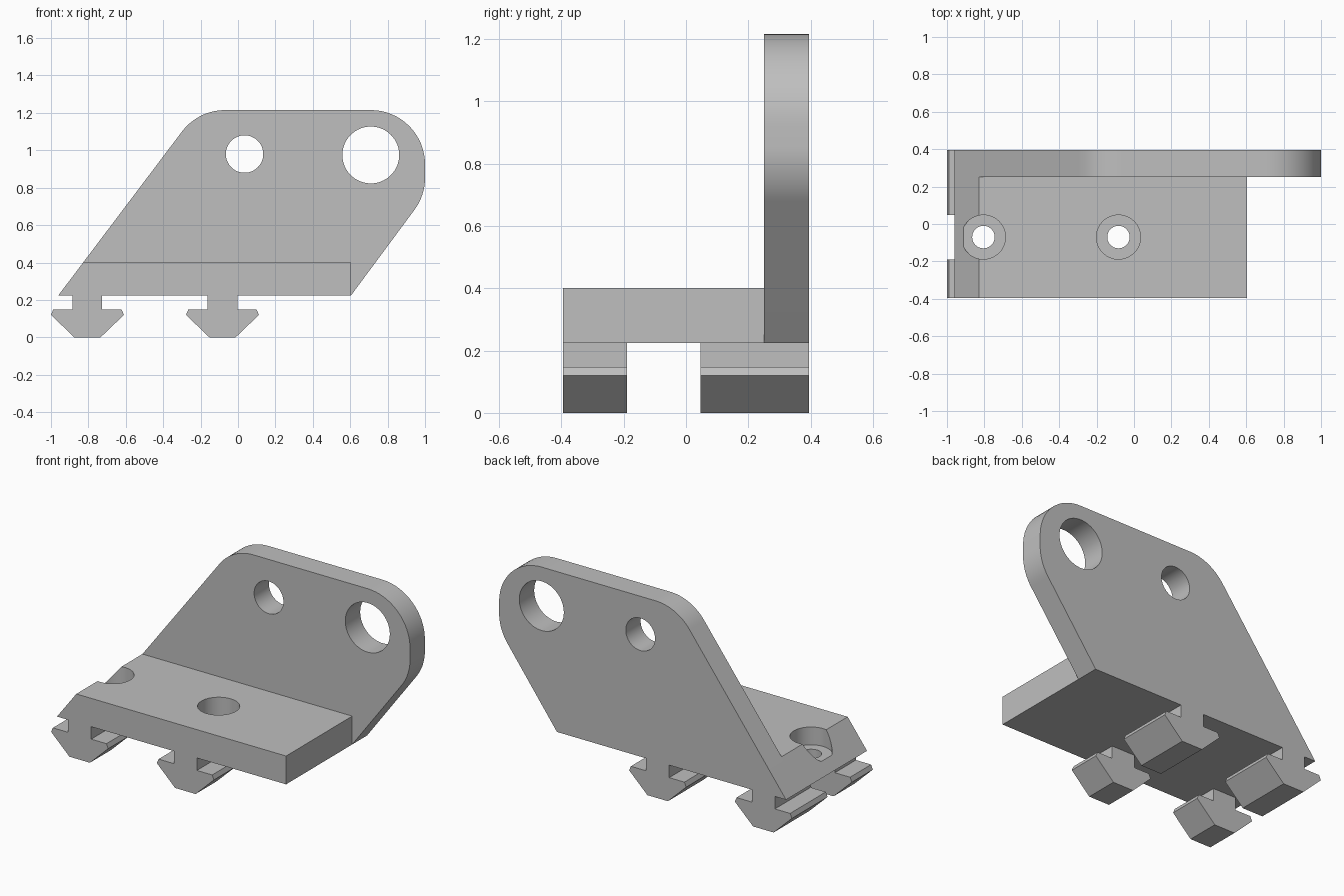
import bpy, bmesh, math
from mathutils import Vector, Matrix

if "Cube" in bpy.data.objects:
    bpy.data.objects.remove(bpy.data.objects["Cube"])

grey = bpy.data.materials.new("plain grey")
grey.use_nodes = True
COLOUR = (0.52, 0.52, 0.52, 1)
grey.diffuse_color = COLOUR
grey.node_tree.nodes["Principled BSDF"].inputs["Base Color"].default_value = COLOUR

DEPTH = 0.395      # half of the overall depth
PLATE_Y = 0.25     # front of the upright plate
BASE_Z = 0.225     # underside of the base
HOLE_Y = -0.07
FOOT_X = (-0.805, -0.083)


def fillet(prev, corner, nxt, radius, steps=16):
    """Points of an arc that rounds one corner of a profile."""
    p, c, n = Vector(prev), Vector(corner), Vector(nxt)
    a, b = (p - c).normalized(), (n - c).normalized()
    half = a.angle(b) / 2
    centre = c + (a + b).normalized() * radius / math.sin(half)
    start = c + a * radius / math.tan(half) - centre
    end = c + b * radius / math.tan(half) - centre
    sweep = start.angle_signed(end)
    return [centre + Matrix.Rotation(-sweep * i / steps, 2) @ start
            for i in range(steps + 1)]


def extrude(name, profile, y0, y1):
    """Extrude an x-z profile along y."""
    bm = bmesh.new()
    face = bm.faces.new([bm.verts.new((x, y0, z)) for x, z in profile])
    out = bmesh.ops.extrude_face_region(bm, geom=[face])["geom"]
    bmesh.ops.translate(bm, vec=(0, y1 - y0, 0),
                        verts=[v for v in out if isinstance(v, bmesh.types.BMVert)])
    bmesh.ops.recalc_face_normals(bm, faces=bm.faces)
    mesh = bpy.data.meshes.new(name)
    bm.to_mesh(mesh)
    bm.free()
    mesh.materials.append(grey)
    obj = bpy.data.objects.new(name, mesh)
    bpy.context.collection.objects.link(obj)
    return obj


def drill(obj, location, radius, length, axis="Z"):
    """Cut a round hole centred on location."""
    turn = (math.pi / 2, 0, 0) if axis == "Y" else (0, 0, 0)
    bpy.ops.mesh.primitive_cylinder_add(vertices=64, radius=radius, depth=length,
                                        location=location, rotation=turn)
    cutter = bpy.context.object
    cutter.hide_render = True
    cutter.data.materials.append(grey)
    mod = obj.modifiers.new("hole", "BOOLEAN")
    mod.operation, mod.solver, mod.object = "DIFFERENCE", "EXACT", cutter
    bpy.context.view_layer.objects.active = obj
    bpy.ops.object.modifier_apply(modifier=mod.name)
    bpy.data.objects.remove(cutter)


# Upright plate with rounded corners and two holes
low_left, low_right = (-0.96, BASE_Z), (0.605, BASE_Z)
top_left, top_right, side_right = (-0.213, 1.215), (1.0, 1.215), (1.0, 0.758)
profile = [low_left, low_right]
profile += fillet(low_right, side_right, top_right, 0.29)
profile += fillet(side_right, top_right, top_left, 0.29)
profile += fillet(top_right, top_left, low_left, 0.29)
plate = extrude("upright_plate", profile, PLATE_Y, DEPTH)
drill(plate, (0.035, 0.32, 0.98), 0.1, 0.5, "Y")
drill(plate, (0.71, 0.32, 0.975), 0.152, 0.5, "Y")

# Base with two counterbored screw holes
base = extrude("base", [low_left, low_right, (0.605, 0.4), (-0.828, 0.4)], -DEPTH, PLATE_Y)
for x in FOOT_X:
    drill(base, (x, HOLE_Y, 0.49), 0.118, 0.4)
    drill(base, (x, HOLE_Y, 0.3), 0.06, 0.6)

# T-slot feet, a short one in front and a long one behind each screw hole
half_foot = [(0.07, 0), (0.195, 0.12), (0.183, 0.148), (0.079, 0.148), (0.079, BASE_Z)]
feet = []
for side, x in zip(("right", "left"), FOOT_X):
    outline = [(x + w, z) for w, z in half_foot] + [(x - w, z) for w, z in reversed(half_foot)]
    feet.append(extrude(f"front_{side}_foot", outline, -DEPTH, -0.19))
    feet.append(extrude(f"back_{side}_foot", outline, 0.047, DEPTH))

# Smooth the rounded faces and keep the edges sharp
bpy.ops.object.select_all(action="DESELECT")
for obj in [plate, base] + feet:
    obj.select_set(True)
bpy.context.view_layer.objects.active = plate
bpy.ops.object.shade_smooth_by_angle(angle=math.radians(30))
